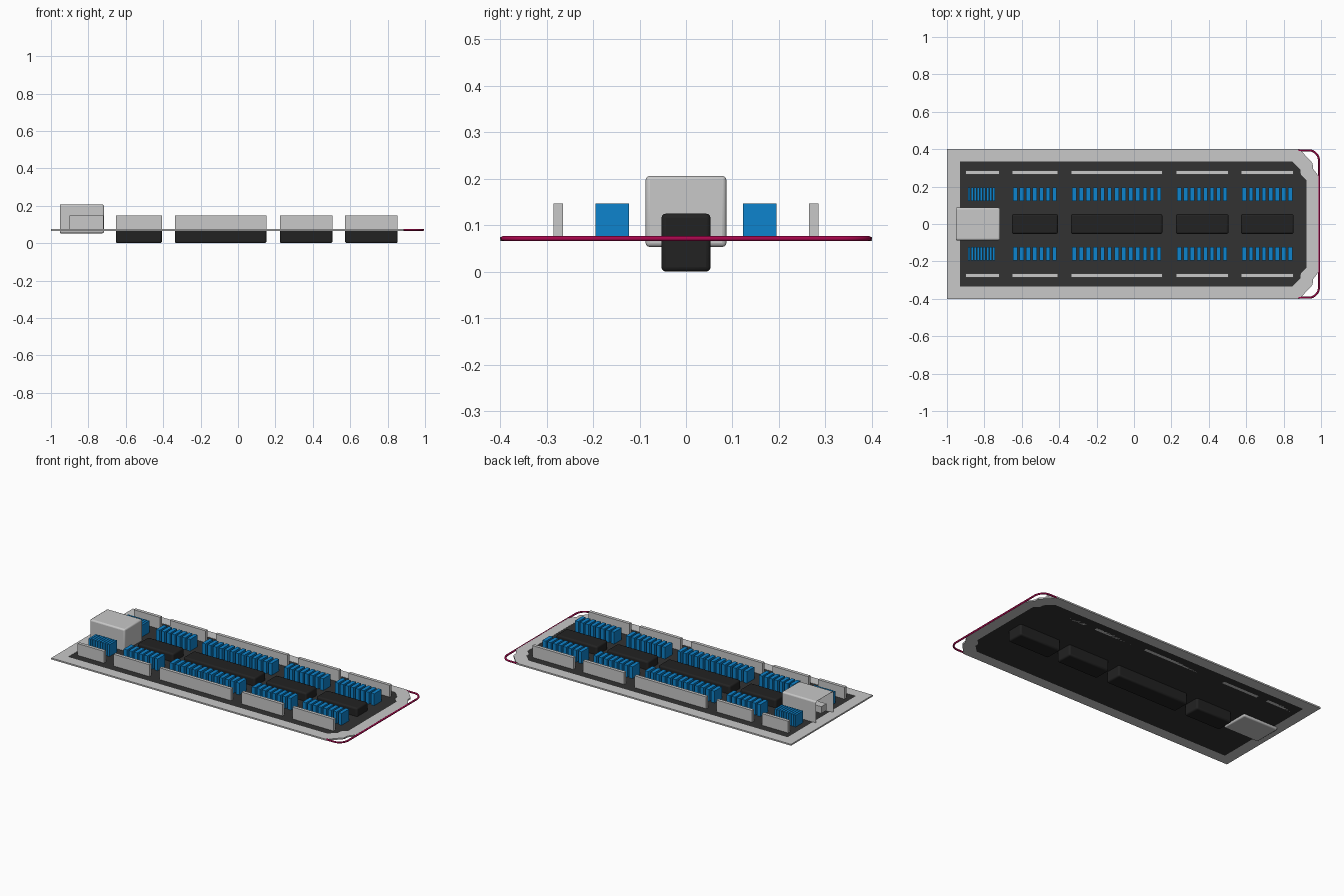
import bpy, bmesh, math
from mathutils import Vector

if "Cube" in bpy.data.objects:
    bpy.data.objects.remove(bpy.data.objects["Cube"])


def material(name, rgb):
    m = bpy.data.materials.new(name)
    m.diffuse_color = (*rgb, 1)
    m.use_nodes = True
    m.node_tree.nodes["Principled BSDF"].inputs["Base Color"].default_value = m.diffuse_color
    return m


GREY = material("light grey", (0.58, 0.58, 0.58))
DARK = material("dark grey", (0.032, 0.032, 0.032))
BLACK = material("black", (0.016, 0.016, 0.016))
BLUE = material("blue", (0.004, 0.23, 0.61))
RED = material("crimson", (0.38, 0.002, 0.07))


def finish(name, bm, mat):
    bmesh.ops.recalc_face_normals(bm, faces=bm.faces)
    me = bpy.data.meshes.new(name)
    bm.to_mesh(me)
    bm.free()
    me.materials.append(mat)
    ob = bpy.data.objects.new(name, me)
    bpy.context.collection.objects.link(ob)
    return ob


def add_box(bm, x0, x1, y0, y1, z0, z1):
    vs = bmesh.ops.create_cube(bm, size=1)["verts"]
    for v in vs:
        v.co = Vector(((x0 + x1) / 2 + v.co.x * (x1 - x0),
                       (y0 + y1) / 2 + v.co.y * (y1 - y0),
                       (z0 + z1) / 2 + v.co.z * (z1 - z0)))
    return vs


def bevel(ob, width, segments=3):
    b = ob.modifiers.new("bevel", "BEVEL")
    b.width, b.segments, b.limit_method = width, segments, "ANGLE"
    bpy.context.view_layer.objects.active = ob
    ob.select_set(True)
    bpy.ops.object.shade_smooth_by_angle(angle=math.radians(40))
    ob.select_set(False)


def mirrored(half):
    """Outline symmetric about y = 0 from its upper half."""
    return half + [(x, -y) for x, y in reversed(half)]


outer = mirrored([(-1, 0.4), (0.885, 0.4), (0.955, 0.325), (0.957, 0.295), (0.988, 0.255)])
inner = mirrored([(-0.93, 0.334), (0.845, 0.334), (0.89, 0.29), (0.892, 0.265), (0.922, 0.235)])
Z0, Z1 = 0.066, 0.075

# Border frame around the board
bm = bmesh.new()
loops = [[bm.verts.new((x, y, z)) for x, y in pts]
         for pts, z in ((outer, Z0), (outer, Z1), (inner, Z1), (inner, Z0))]
for k in range(4):
    a, b = loops[k], loops[(k + 1) % 4]
    for i in range(len(a)):
        j = (i + 1) % len(a)
        bm.faces.new((a[i], a[j], b[j], b[i]))
finish("board_frame", bm, GREY)

# Dark board panel filling the frame
bm = bmesh.new()
face = bm.faces.new([bm.verts.new((x, y, Z0)) for x, y in inner])
ext = bmesh.ops.extrude_face_region(bm, geom=[face])["geom"]
bmesh.ops.translate(bm, vec=(0, 0, Z1 - Z0 - 0.001),
                    verts=[g for g in ext if isinstance(g, bmesh.types.BMVert)])
finish("board_panel", bm, DARK)

# Crimson wire bumper round the right-hand end
half = [(0.88, 0.394)]
half += [(0.935 + 0.055 * math.sin(t), 0.334 + 0.06 * math.cos(t))
         for t in [i * math.pi / 16 for i in range(9)]]
cu = bpy.data.curves.new("end_wire", "CURVE")
cu.dimensions = "3D"
cu.bevel_depth, cu.bevel_resolution, cu.use_fill_caps = 0.0055, 2, True
path = mirrored(half)
sp = cu.splines.new("POLY")
sp.points.add(len(path) - 1)
for p, (x, y) in zip(sp.points, path):
    p.co = (x, y, 0.071, 1)
cu.materials.append(RED)
bpy.context.collection.objects.link(bpy.data.objects.new("end_wire", cu))

# Groups: start x, end x, fin count, fin width
groups = [(-0.90, -0.72, 9, 0.013), (-0.653, -0.407, 7, 0.023), (-0.338, 0.152, 13, 0.023),
          (0.224, 0.505, 8, 0.023), (0.572, 0.854, 8, 0.023)]

for n, (x0, x1, count, w) in enumerate(groups, 1):
    # Side rails
    bm = bmesh.new()
    for s in (-1, 1):
        add_box(bm, x0, x1, s * 0.275 - 0.01, s * 0.275 + 0.01, Z0, 0.147)
    finish(f"side_rails_{n}", bm, GREY)
    # Blue fins
    bm = bmesh.new()
    a, b = x0 + 0.018, x1 - 0.018 - (0.012 if n == 1 else 0)
    for s in (-1, 1):
        for i in range(count):
            c = a + (b - a) * i / (count - 1)
            add_box(bm, c - w / 2, c + w / 2, s * 0.159 - 0.036, s * 0.159 + 0.036, Z0 + 0.002, 0.147)
    finish(f"fins_{n}", bm, BLUE)
    # Black centre module, passing through the board
    if n > 1:
        bm = bmesh.new()
        add_box(bm, x0, x1, -0.053, 0.053, 0, 0.125)
        bevel(finish(f"centre_module_{n}", bm, BLACK), 0.01)

# Socket housing with an open recess at the left end
bm = bmesh.new()
add_box(bm, -0.957, -0.716, -0.087, 0.087, 0.053, 0.206)
end = min(bm.faces, key=lambda f: f.calc_center_median().x)
bmesh.ops.inset_region(bm, faces=[end], thickness=0.034)
bmesh.ops.translate(bm, verts=end.verts, vec=(0.12, 0, 0))
bevel(finish("socket_housing", bm, GREY), 0.009)

# Tongue inside the socket
bm = bmesh.new()
add_box(bm, -0.945, -0.83, -0.025, 0.025, 0.108, 0.15)
finish("socket_tongue", bm, GREY)
